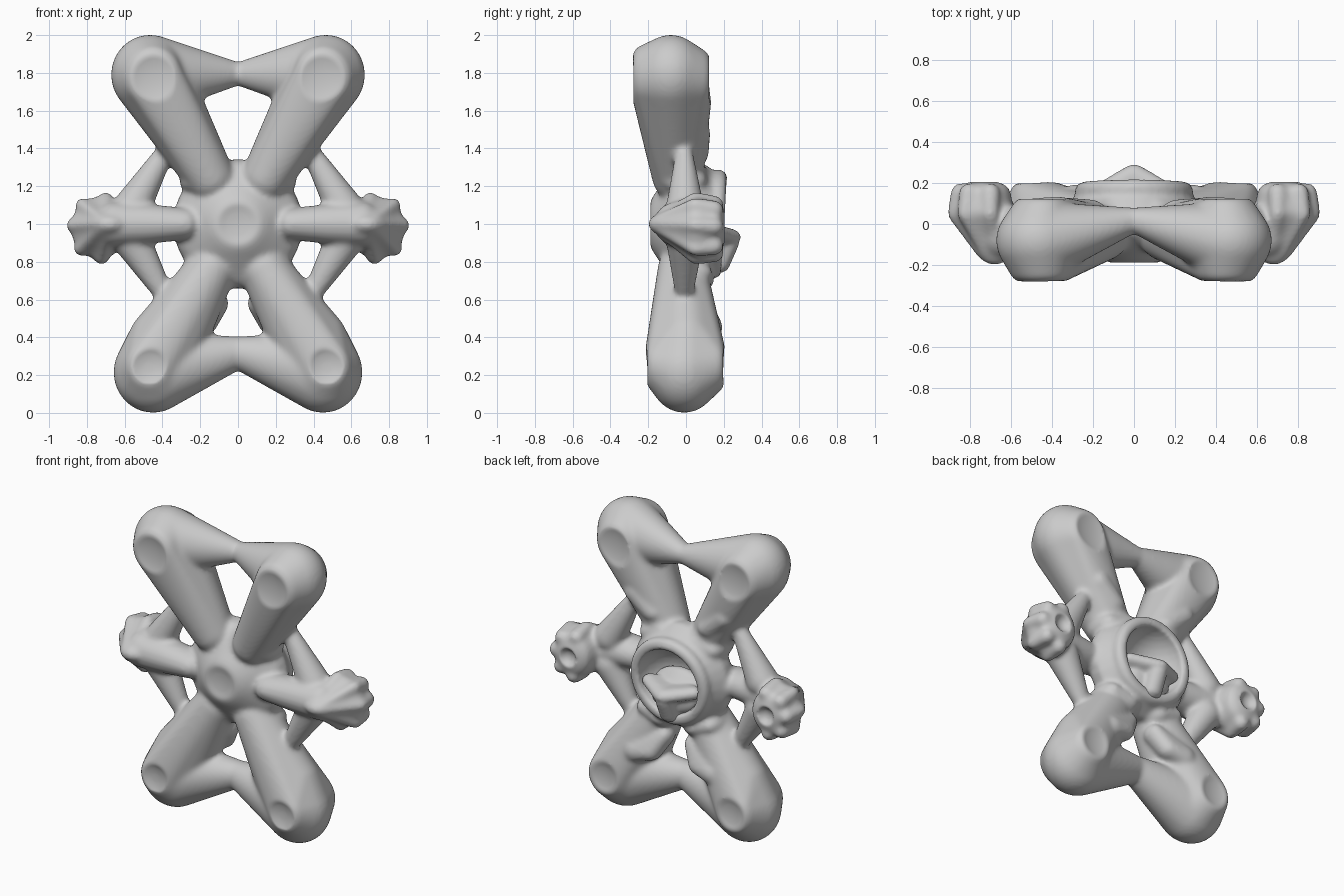
import bpy, bmesh, math
from mathutils import Matrix, Vector

if "Cube" in bpy.data.objects:
    bpy.data.objects.remove(bpy.data.objects["Cube"])


def ellipsoid(bm, c, r, seg=28):
    rx, ry, rz = r if isinstance(r, tuple) else (r, r, r)
    m = Matrix.Translation(c) @ Matrix.Diagonal((rx, ry, rz, 1))
    return bmesh.ops.create_uvsphere(bm, u_segments=seg, v_segments=16, radius=1, matrix=m)["verts"]


def blob(bm, balls, mirror=True):
    """Rounded solid stretched over a few ellipsoids, mirrored across x."""
    for s in ((1, -1) if mirror else (1,)):
        tmp = bmesh.new()
        for (x, y, z), r in balls:
            ellipsoid(tmp, (s * x, y, z), r)
        res = bmesh.ops.convex_hull(tmp, input=tmp.verts)
        junk = {g for g in res["geom_interior"] + res["geom_unused"]
                if isinstance(g, bmesh.types.BMVert)}
        bmesh.ops.delete(tmp, geom=list(junk), context="VERTS")
        bmesh.ops.recalc_face_normals(tmp, faces=tmp.faces)
        me = bpy.data.meshes.new("part")
        tmp.to_mesh(me)
        tmp.free()
        bm.from_mesh(me)
        bpy.data.meshes.remove(me)


def ring(bm, c, major, minor, tilt=0.0, n=48, k=14):
    """Torus facing along y."""
    rot = Matrix.Rotation(tilt, 3, "X")
    g = []
    for i in range(n):
        a = 2 * math.pi * i / n
        row = []
        for j in range(k):
            b = 2 * math.pi * j / k
            d = major + minor * math.cos(b)
            p = rot @ Vector((d * math.cos(a), minor * math.sin(b), d * math.sin(a)))
            row.append(bm.verts.new(p + Vector(c)))
        g.append(row)
    fs = [bm.faces.new((g[i][j], g[i][(j + 1) % k], g[(i + 1) % n][(j + 1) % k], g[(i + 1) % n][j]))
          for i in range(n) for j in range(k)]
    bmesh.ops.recalc_face_normals(bm, faces=fs)


def make(name, bm):
    me = bpy.data.meshes.new(name)
    bm.to_mesh(me)
    bm.free()
    ob = bpy.data.objects.new(name, me)
    bpy.context.collection.objects.link(ob)
    return ob


def fuse(ob, size, smooth):
    m = ob.modifiers.new("fuse", "REMESH")
    m.mode, m.voxel_size, m.use_smooth_shade = "VOXEL", size, True
    m = ob.modifiers.new("soften", "SMOOTH")
    m.factor, m.iterations = 0.5, smooth


bm = bmesh.new()
# upper limbs with flattened ends
upper = ((0.465, -0.08, 1.79), (0.208, 0.19, 0.212))
blob(bm, [upper, ((0.45, -0.245, 1.78), (0.15, 0.055, 0.16)), ((0.45, 0.09, 1.77), (0.14, 0.055, 0.15)),
          ((0.15, -0.045, 1.25), (0.13, 0.135, 0.13))])
# upper cross bar
blob(bm, [upper, ((0, 0.02, 1.795), 0.06)])
# lower limbs with flattened ends
lower = ((0.45, -0.01, 0.215), (0.21, 0.19, 0.215))
blob(bm, [lower, ((0.39, 0, 0.37), (0.195, 0.17, 0.195)), ((0.47, -0.175, 0.25), (0.12, 0.05, 0.13)),
          ((0.47, 0.165, 0.25), (0.13, 0.055, 0.14)), ((0.14, -0.02, 0.76), 0.13)])
# lower cross bar
blob(bm, [lower, ((0, 0, 0.32), 0.085)])
# hub body with rear rim
blob(bm, [((0, 0, 1), (0.34, 0.15, 0.34)), ((0, -0.145, 1), (0.17, 0.06, 0.17)),
          ((0, 0.05, 1), (0.345, 0.06, 0.345)), ((0, 0.12, 1), (0.3, 0.06, 0.3))], False)
ring(bm, (0, 0.16, 1), 0.245, 0.045, -0.06)
# collars where limbs leave the hub
for z, y in ((1.27, -0.01), (0.7, 0.02)):
    blob(bm, [((0.12, y, z), (0.09, 0.13, 0.07)), ((0.24, y, z + (0.04 if z < 1 else -0.04)), (0.07, 0.12, 0.07))])
# fold lumps on the back of the limbs
blob(bm, [((0.21, 0.07, 1.37), (0.07, 0.05, 0.05)), ((0.33, 0.08, 1.48), (0.06, 0.05, 0.06))])
blob(bm, [((0.1, 0.06, 0.58), (0.05, 0.07, 0.06)), ((0.18, 0.11, 0.47), (0.07, 0.07, 0.06)),
          ((0.29, 0.13, 0.45), (0.06, 0.065, 0.07))])
# side arms
blob(bm, [((0.28, -0.06, 1), (0.08, 0.11, 0.085)), ((0.48, -0.06, 1), (0.1, 0.11, 0.105)),
          ((0.66, -0.04, 1), (0.1, 0.13, 0.12))])
# slanted struts
for s in (1, -1):
    blob(bm, [((0.385, -0.01, 1 + s * 0.385), (0.05, 0.045, 0.045)),
              ((0.56, -0.005, 1 + s * 0.09), (0.1, 0.1, 0.1))])
# knobs with soft ridges
blob(bm, [((0.68, -0.14, 1), (0.08, 0.06, 0.05)), ((0.735, 0.06, 0.98), (0.15, 0.1, 0.165)),
          ((0.73, 0.15, 0.98), (0.13, 0.065, 0.145))])
for a in (-95, -45, 5, 50, 105):
    c, s = math.cos(math.radians(a)), math.sin(math.radians(a))
    mid = ((0.735 + 0.135 * c, 0.05, 0.98 + 0.155 * s), 0.04)
    blob(bm, [((0.69 + 0.05 * c, -0.14, 1 + 0.03 * s), 0.03), mid])
    blob(bm, [mid, ((0.73 + 0.115 * c, 0.15, 0.975 + 0.13 * s), 0.05)])
frame = make("hub_frame", bm)

# cutter for round dents and the rear hollow
bm = bmesh.new()
for s in (1, -1):
    for x, y, z, r in ((0.44, -0.305, 1.77, 0.15), (0.44, 0.15, 1.77, 0.15),
                       (0.47, -0.23, 0.24, 0.11), (0.47, 0.225, 0.25, 0.125)):
        ellipsoid(bm, (s * x, y, z), (r, 0.04, r))
    ellipsoid(bm, (s * 0.73, 0.23, 0.98), (0.065, 0.06, 0.065))
ellipsoid(bm, (0, -0.225, 1), (0.15, 0.05, 0.15))
ellipsoid(bm, (0, 0.21, 1), (0.22, 0.22, 0.22))
cutter = make("dent_cutter", bm)
cutter.hide_render = True
cutter.hide_viewport = True

fuse(frame, 0.013, 6)
cut = frame.modifiers.new("dents", "BOOLEAN")
cut.operation, cut.object, cut.solver = "DIFFERENCE", cutter, "EXACT"
fuse(frame, 0.012, 4)

# folded core in the rear hollow
bm = bmesh.new()
blob(bm, [((0, 0.05, 0.91), (0.2, 0.08, 0.14)), ((0, 0.13, 0.88), (0.16, 0.06, 0.1))], False)
blob(bm, [((0, 0.23, 0.93), (0.07, 0.06, 0.045)), ((0.16, 0.15, 0.96), (0.05, 0.05, 0.04)),
          ((0, 0.05, 0.9), (0.1, 0.06, 0.08))])
blob(bm, [((0, 0.22, 0.9), 0.06), ((0, 0.17, 0.78), (0.06, 0.06, 0.04)), ((0, 0.04, 0.85), 0.09)], False)
core = make("rear_core", bm)
fuse(core, 0.012, 5)
